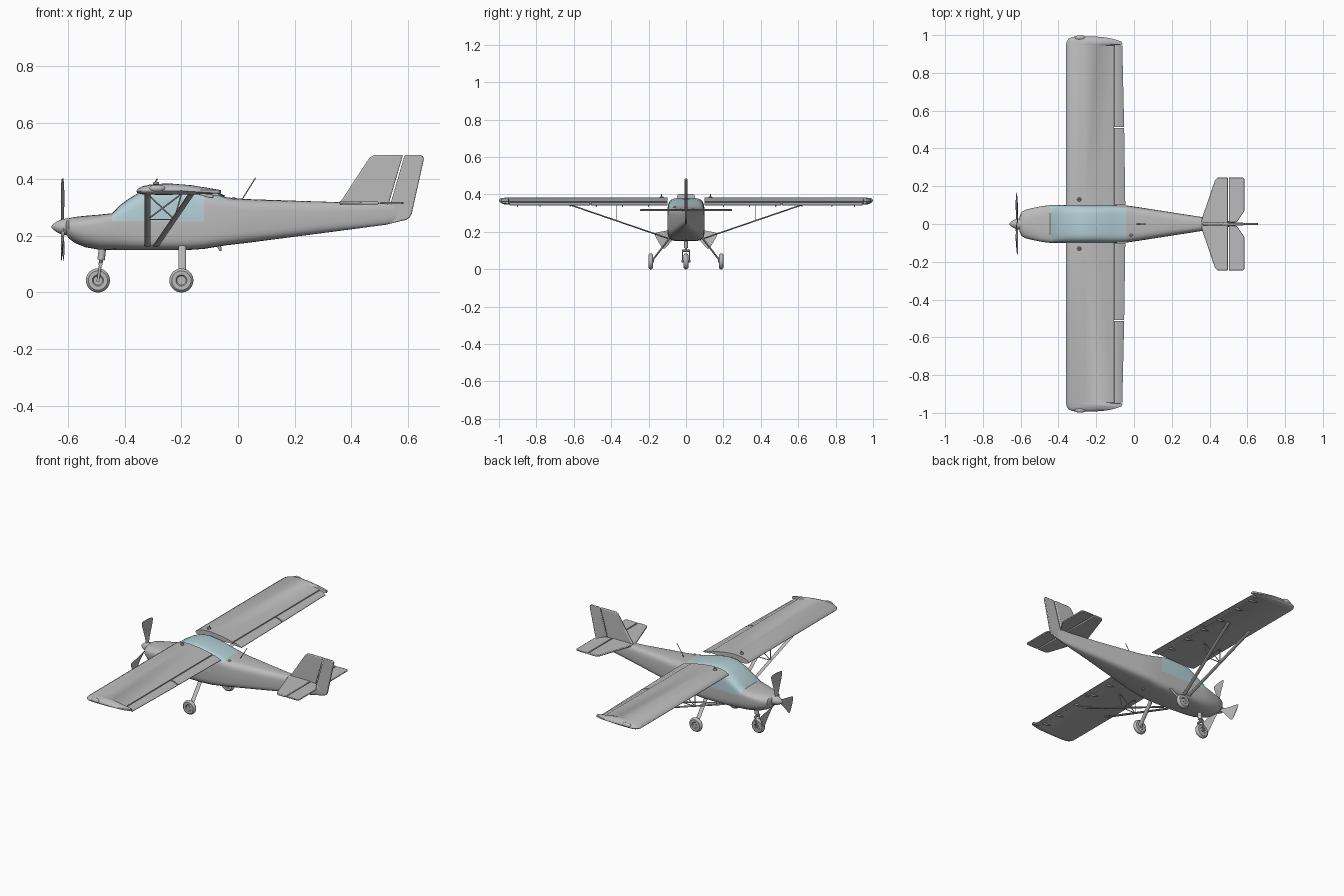
import bpy, bmesh, math
from mathutils import Vector

if "Cube" in bpy.data.objects:
    bpy.data.objects.remove(bpy.data.objects["Cube"])


def material(name, rgb):
    m = bpy.data.materials.new(name)
    m.diffuse_color = (*rgb, 1)
    m.use_nodes = True
    m.node_tree.nodes["Principled BSDF"].inputs["Base Color"].default_value = m.diffuse_color
    return m


GREY = material("paint_grey", (0.5, 0.5, 0.5))
GLASS = material("pale_blue_glass", (0.45, 0.62, 0.66))


def loft(name, rings, rule=None):
    """Skin a list of equal closed rings and cap both ends."""
    bm = bmesh.new()
    rows = [[bm.verts.new(p) for p in r] for r in rings]
    n = len(rows[0])
    for a, b in zip(rows, rows[1:]):
        for i in range(n):
            bm.faces.new((a[i], a[(i + 1) % n], b[(i + 1) % n], b[i]))
    bm.faces.new(rows[0])
    bm.faces.new(rows[-1])
    bmesh.ops.recalc_face_normals(bm, faces=bm.faces)
    if rule:
        for f in bm.faces:
            f.material_index = int(rule(f.calc_center_median()))
    me = bpy.data.meshes.new(name)
    bm.to_mesh(me)
    bm.free()
    me.materials.append(GREY)
    me.materials.append(GLASS)
    ob = bpy.data.objects.new(name, me)
    bpy.context.collection.objects.link(ob)
    return ob


def plate(name, pts, axis, centre, thick):
    """Flat slab: axis 'y' takes (x, z) points, axis 'z' takes (x, y)."""
    def put(p, o):
        return (p[0], centre + o, p[1]) if axis == 'y' else (p[0], p[1], centre + o)
    ob = loft(name, [[put(p, o) for p in pts] for o in (-thick / 2, thick / 2)])
    bev = ob.modifiers.new("soft_edge", 'BEVEL')
    bev.width, bev.segments = thick * 0.35, 2
    return ob


def rod(name, a, b, w=0.006, t=None, n=10):
    """Oval bar from a to b, w wide fore-and-aft and t thick."""
    a, b = Vector(a), Vector(b)
    t = t or w
    d = (b - a).normalized()
    ref = Vector((1, 0, 0)) if abs(d.x) < 0.9 else Vector((0, 0, 1))
    u = (ref - d * ref.dot(d)).normalized()
    v = d.cross(u)
    ang = [2 * math.pi * i / n for i in range(n)]
    return loft(name, [[p + u * math.cos(q) * w / 2 + v * math.sin(q) * t / 2 for q in ang] for p in (a, b)])


def lathe(name, profile, centre, axis, n=28):
    """Revolve (radius, offset) pairs about an axis."""
    c = Vector(centre)
    rings = []
    for r, o in profile:
        ring = []
        for i in range(n):
            q = 2 * math.pi * i / n
            p, s = r * math.cos(q), r * math.sin(q)
            ring.append(c + Vector({'x': (o, p, s), 'y': (p, o, s), 'z': (p, s, o)}[axis]))
        rings.append(ring)
    return loft(name, rings)


# Fuselage: x, bottom, waist, top, half width, squareness
sections = [
    (-.607, .207, .232, .254, .036, 2), (-.597, .190, .232, .263, .062, 2.2), (-.575, .174, .232, .267, .075, 2.4),
    (-.54, .160, .235, .271, .084, 2.6), (-.49, .151, .242, .275, .094, 3), (-.445, .15, .25, .28, .1, 3.4),
    (-.42, .15, .25, .306, .1, 3.6), (-.385, .15, .25, .332, .1, 4), (-.345, .15, .25, .356, .1, 4.5),
    (-.30, .15, .25, .375, .1, 5), (-.25, .15, .25, .381, .1, 5), (-.18, .15, .25, .372, .1, 5),
    (-.12, .154, .25, .357, .1, 5), (-.04, .167, .25, .336, .098, 5), (.03, .175, .25, .330, .088, 4.5),
    (.3, .21, .262, .321, .046, 3.5), (.52, .239, .277, .315, .012, 3), (.56, .25, .282, .314, .006, 2)]


def section(x, zb, zw, zt, w, n, count=32):
    ring = []
    for i in range(count):
        q = 2 * math.pi * i / count
        c, s = math.cos(q), math.sin(q)
        y = math.copysign(abs(c) ** (2 / n), c) * w
        h = math.copysign(abs(s) ** (2 / n), s)
        ring.append((x, y, zw + h * ((zt - zw) if h > 0 else (zw - zb))))
    return ring


loft("fuselage", [section(*s) for s in sections],
     lambda c: (-.445 < c.x < -.12 and c.z > .25) or (-.12 < c.x < -.04 and c.z > .335))

# Spinner and three paddle blades
HUB = Vector((-.62, 0, .232))
lathe("spinner", [(.001, -.04), (.008, -.035), (.018, -.022), (.026, -.005), (.031, .02)], HUB, 'x')
for k in range(3):
    q = 2 * math.pi * k / 3
    out, side = Vector((0, math.sin(q), math.cos(q))), Vector((0, math.cos(q), -math.sin(q)))
    rings = []
    for r, hw, pitch in [(.015, .008, .6), (.05, .014, .4), (.09, .026, .25), (.13, .040, .15), (.155, .048, .1), (.166, .046, .08), (.170, .035, .08)]:
        chord = side * math.cos(pitch) + Vector((math.sin(pitch), 0, 0))
        thick = Vector((.002, 0, 0))
        c = HUB + out * r
        rings.append([c - chord * hw, c + thick, c + chord * hw, c - thick])
    loft("propeller_blade", rings)

# Wing section as (chord fraction, height)
foil = [(0, .357), (.02, .366), (.08, .375), (.2, .382), (.4, .385), (.65, .379), (1, .362),
        (1, .350), (.65, .346), (.3, .345), (.08, .347), (.02, .351)]


def wing_ring(y, le, te, flat):
    return [(le + (te - le) * u, y, .362 + (z - .362) * flat) for u, z in foil]


for s in (1, -1):
    # Wing panel with rounded tip
    loft("wing", [wing_ring(s * y, le, te, f) for y, le, te, f in [
        (.098, -.36, -.105, 1), (.946, -.36, -.105, 1), (.950, -.36, -.06, 1), (.965, -.357, -.065, .95),
        (.980, -.347, -.11, .75), (.988, -.333, -.15, .5), (.992, -.315, -.2, .2)]])
    # Flap and aileron
    for name, y0, y1, e0, e1 in [("flap", .1, .507, -.046, -.052), ("aileron", .514, .944, -.052, -.062)]:
        loft(name, [[(-.108, s * y, .352), (-.102, s * y, .358), (-.085, s * y, .358), (e, s * y, .343),
                     (e, s * y, .340), (-.095, s * y, .344)] for y, e in ((y0, e0), (y1, e1))])
    for y in (.2, .34, .48, .62, .78, .9):
        plate("hinge_bracket", [(-.15, .349), (-.085, .347), (-.088, .334), (-.1, .334)], 'y', s * y, .006)
    # Tip light and fuel cap
    lathe("tip_light", [(.001, -.03), (.008, -.024), (.013, -.01), (.013, .01), (.008, .024), (.001, .03)],
          (-.285, s * .986, .368), 'x', 14)
    lathe("fuel_cap", [(.011, -.01), (.011, .005), (.008, .008)], (-.29, s * .13, .382), 'z', 16)
    rod("tank_vent", (-.295, s * .13, .385), (-.285, s * .13, .402), .005)
    # Wing struts with jury bracing
    rod("front_strut", (-.32, s * .095, .165), (-.32, s * .63, .348), .022, .008)
    rod("rear_strut", (-.29, s * .095, .165), (-.165, s * .63, .348), .022, .008)
    f, r = (-.32, s * .37, .258), (-.225, s * .37, .258)
    ft, rt = (-.32, s * .37, .348), (-.2, s * .37, .348)
    for a, b in ((f, ft), (r, rt), (f, r), (f, rt), (r, ft)):
        rod("jury_strut", a, b, .005)
    # Main gear
    rod("main_leg", (-.197, s * .09, .163), (-.197, s * .182, .045), .026, .010)
    rod("main_axle", (-.2, s * .172, .043), (-.2, s * .198, .043), .014)
    # Tailplane and elevator
    plate("tailplane", [(.355, 0), (.36, s * .03), (.428, s * .23), (.442, s * .246), (.497, s * .246), (.497, 0)], 'z', .316, .010)
    plate("elevator", [(.502, s * .008), (.502, s * .246), (.575, s * .246), (.585, s * .236), (.585, s * .07),
                       (.545, s * .01)], 'z', .316, .008)

# Wheels
tyre = [(.001, -.007), (.016, -.007), (.020, -.012), (.034, -.0125), (.040, -.008), (.0425, -.003)]
tyre += [(r, -o) for r, o in reversed(tyre)]
for name, c in (("nose_wheel", (-.495, 0, .0425)), ("left_wheel", (-.2, -.188, .0425)), ("right_wheel", (-.2, .188, .0425))):
    lathe(name, tyre, c, 'y')

# Nose leg and fork
rod("nose_leg", (-.478, 0, .165), (-.484, 0, .115), .026, .024, 14)
rod("nose_fork_crown", (-.486, -.022, .1), (-.486, .022, .1), .014)
rod("nose_strut", (-.483, 0, .12), (-.486, 0, .1), .014)
for s in (1, -1):
    rod("fork_arm", (-.486, s * .019, .1), (-.495, s * .019, .04), .010, .006)
rod("nose_axle", (-.495, -.023, .0425), (-.495, .023, .0425), .012)

# Fin and rudder
plate("fin", [(.355, .312), (.372, .335), (.455, .462), (.466, .478), (.482, .486), (.583, .486), (.512, .242), (.48, .25)],
      'y', 0, .014)
plate("rudder", [(.589, .486), (.645, .486), (.654, .482), (.657, .472), (.614, .278), (.607, .265), (.595, .257),
                 (.517, .238)], 'y', 0, .011)

# Aerials and small fittings
rod("whip_aerial", (.012, 0, .325), (.062, 0, .405), .004)
plate("belly_aerial", [(-.08, .17), (-.06, .17), (-.058, .146), (-.064, .146)], 'y', 0, .005)
lathe("beacon", [(.009, -.006), (.009, .004), (.004, .009)], (-.015, -.06, .328), 'z', 14)

# Shade smooth, keeping creases
for ob in bpy.context.scene.objects:
    ob.select_set(True)
    bpy.context.view_layer.objects.active = ob
bpy.ops.object.shade_smooth_by_angle(angle=math.radians(35))
